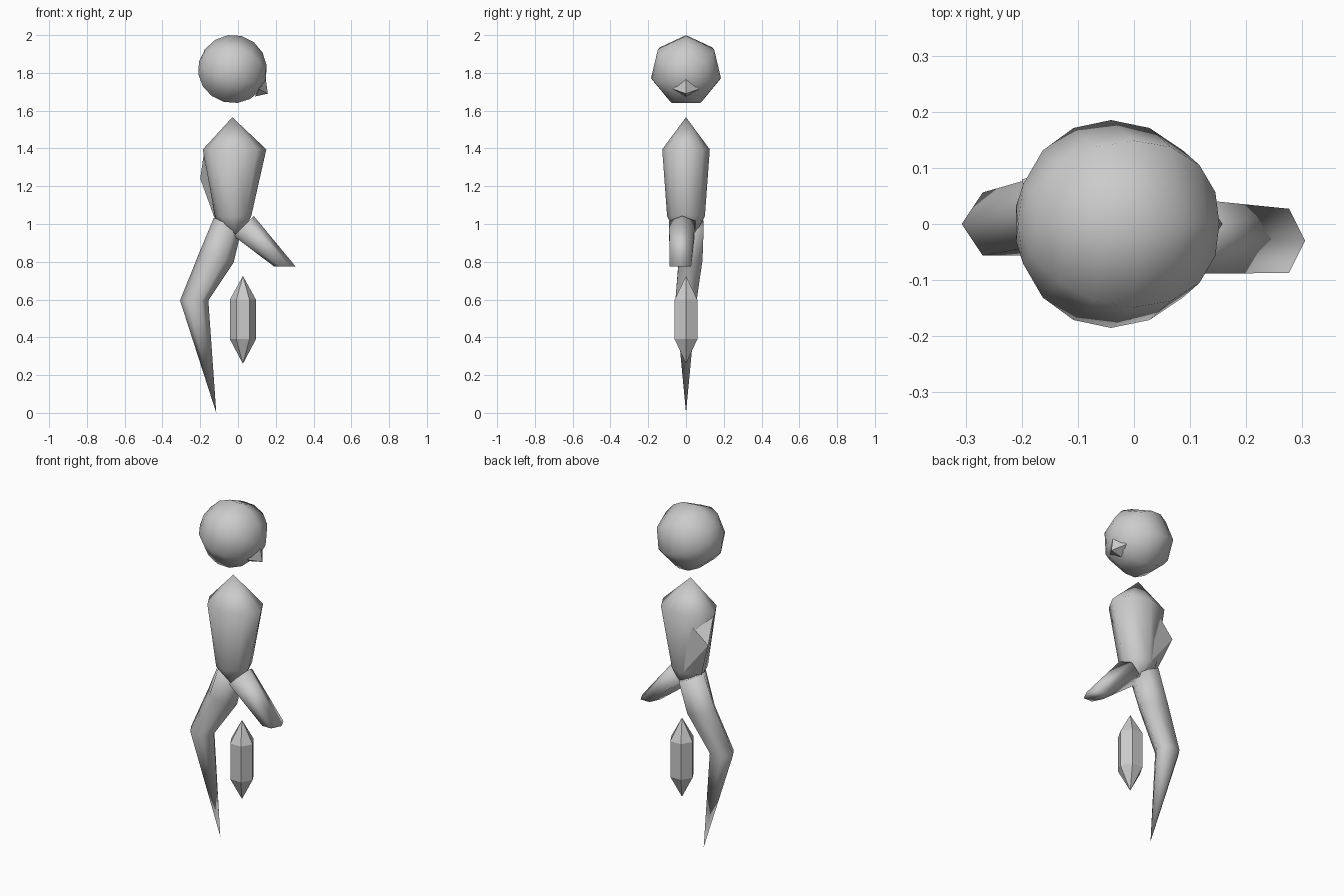
import bpy, bmesh
from math import sin, cos, pi, radians
from mathutils import Vector

if "Cube" in bpy.data.objects:
    bpy.data.objects.remove(bpy.data.objects["Cube"])


def finish(name, bm, smooth):
    bmesh.ops.recalc_face_normals(bm, faces=bm.faces[:])
    me = bpy.data.meshes.new(name)
    bm.to_mesh(me)
    bm.free()
    for p in me.polygons:
        p.use_smooth = smooth
    ob = bpy.data.objects.new(name, me)
    bpy.context.collection.objects.link(ob)
    return ob


def loft(name, sections, n, smooth=True):
    """Sections: (centre, tilt in xz plane, in-plane radius, y radius); radius 0 is a point."""
    bm = bmesh.new()
    rings = []
    for c, tilt, r, ry in sections:
        c, a = Vector(c), radians(tilt)
        u, v = Vector((cos(a), 0, sin(a))), Vector((0, 1, 0))
        if r == 0:
            rings.append([bm.verts.new(c)])
        else:
            rings.append([bm.verts.new(c + u * r * cos(2 * pi * i / n) + v * ry * sin(2 * pi * i / n))
                          for i in range(n)])
    for A, B in zip(rings, rings[1:]):
        for i in range(n):
            j = (i + 1) % n
            quad = [A[i % len(A)], A[j % len(A)], B[j % len(B)], B[i % len(B)]]
            bm.faces.new(list(dict.fromkeys(quad)))
    for R in (rings[0], rings[-1]):
        if len(R) > 1:
            bm.faces.new(R)
    return finish(name, bm, smooth)


def hull(name, points):
    bm = bmesh.new()
    for p in points:
        bm.verts.new(p)
    bmesh.ops.convex_hull(bm, input=bm.verts[:])
    return finish(name, bm, False)


# Head: seven-sided ball, its axis tipped down towards the nose
R, K = 0.19, 8
axis = Vector((cos(radians(-15)), 0, sin(radians(-15))))
head = []
for k in range(K + 1):
    t = pi * k / K
    r = 0 if k in (0, K) else R * sin(t)
    head.append((Vector((-0.03, 0, 1.812)) - axis * 0.183 * cos(t), 75, r, r))
loft("head", head, 7)

# Nose: small pointed wedge
hull("nose", [(0.158, 0, 1.69), (0.145, 0, 1.78), (0.11, 0.07, 1.715),
              (0.11, -0.07, 1.715), (0.09, 0, 1.675)])

# Torso: pointed top, wide shoulders, narrow waist
loft("torso", [((-0.03, 0, 1.565), 0, 0, 0),
               ((-0.018, 0, 1.395), 0, 0.168, 0.126),
               ((-0.025, 0, 1.04), 3, 0.096, 0.1),
               ((-0.01, 0, 0.95), 0, 0.035, 0.05)], 8)

# Bulge on the back of one flank
hull("flank_bulge", [(-0.18, 0, 1.38), (-0.2, 0.08, 1.24), (-0.12, 0.03, 1.02),
                     (-0.05, 0.1, 1.38), (-0.05, 0.09, 1.05)])

# Raised thigh, cut off flat
loft("raised_thigh", [((0.03, -0.02, 0.99), 45, 0.075, 0.08),
                      ((0.248, -0.03, 0.775), 0, 0.057, 0.066)], 6)

# Standing leg, bent at the knee and ending in a point
loft("standing_leg", [((-0.055, 0.02, 1.0), -25, 0.08, 0.085),
                      ((-0.115, 0.025, 0.82), -15, 0.095, 0.072),
                      ((-0.232, 0, 0.595), 0, 0.075, 0.065),
                      ((-0.115, 0, 0.0), 0, 0, 0)], 6)

# Floating lower leg: six-sided crystal
loft("floating_shin", [((0.026, 0, 0.725), 0, 0, 0),
                       ((0.026, 0, 0.6), 0, 0.069, 0.069),
                       ((0.026, 0, 0.39), 0, 0.069, 0.069),
                       ((0.026, 0, 0.26), 0, 0, 0)], 6, False)
